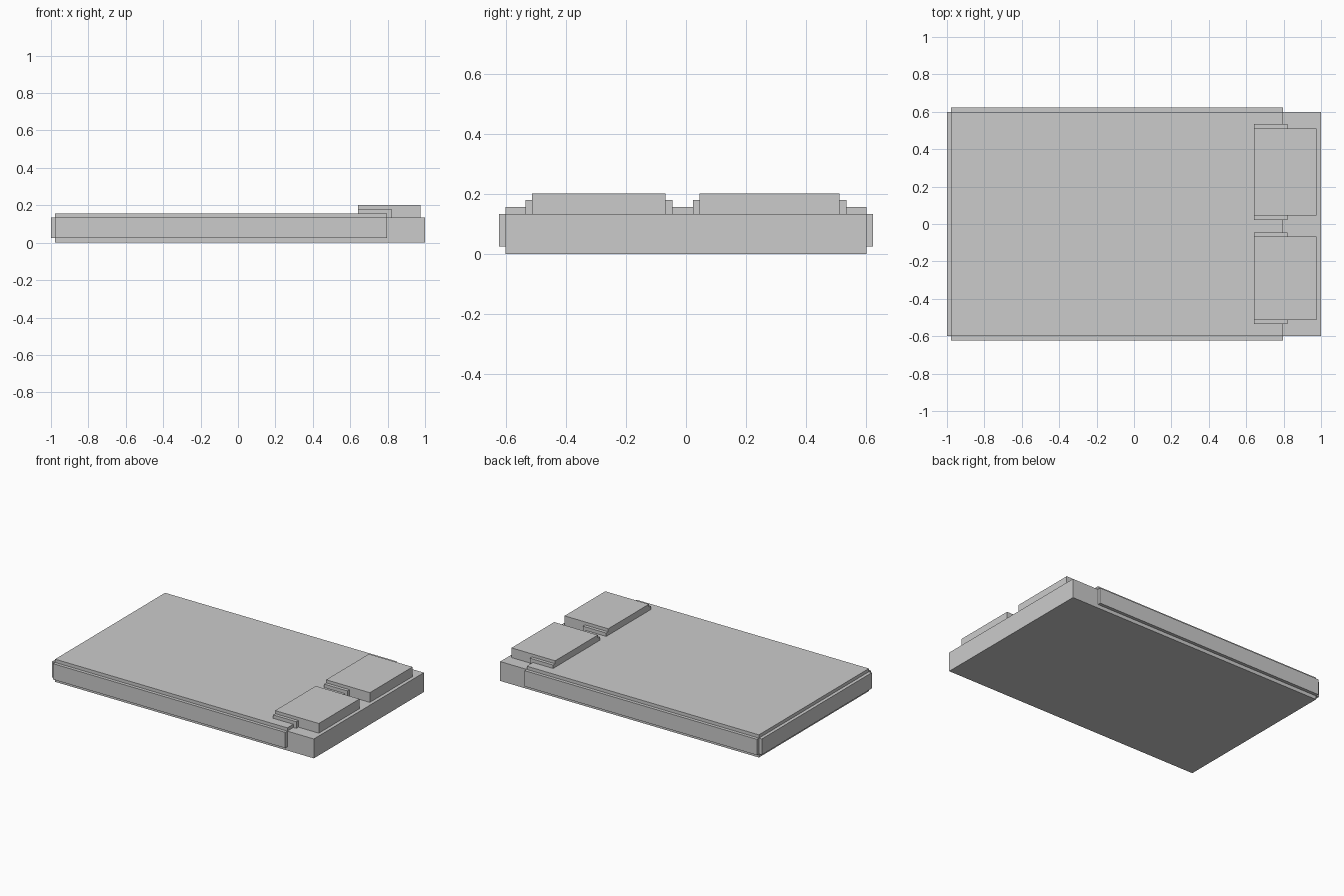
import bpy

if "Cube" in bpy.data.objects:
    bpy.data.objects.remove(bpy.data.objects["Cube"])


def box(name, x, y, z):
    """Axis-aligned box from (min, max) ranges."""
    v = [(a, b, c) for a in x for b in y for c in z]
    f = [(0, 1, 3, 2), (4, 6, 7, 5), (0, 4, 5, 1),
         (2, 3, 7, 6), (0, 2, 6, 4), (1, 5, 7, 3)]
    me = bpy.data.meshes.new(name)
    me.from_pydata(v, [], f)
    me.update()
    ob = bpy.data.objects.new(name, me)
    bpy.context.collection.objects.link(ob)
    return ob


T = 0.0225                 # blanket thickness
FOOT, HEAD = -1 + T, 1.0   # mattress ends
W, H = 0.6, 0.134          # mattress half width and height
EDGE = 0.797               # blanket end near the pillows

# Mattress
box("mattress", (FOOT, HEAD), (-W, W), (0, H))

# Blanket: top sheet, foot flap and two side flaps
box("blanket_top", (FOOT, EDGE), (-W, W), (H, H + T))
box("blanket_foot_flap", (-1, FOOT), (-W, W), (0.025, H))
for side, s in (("left", 1), ("right", -1)):
    y = sorted((s * W, s * (W + T)))
    box("blanket_flap_" + side, (FOOT, EDGE), y, (0.025, H))

# Pillows with the wider, lower fold around their inner half
for side, y0, y1 in (("left", 0.045, 0.511), ("right", -0.512, -0.068)):
    box("pillow_" + side, (0.642, 0.976), (y0, y1), (H, 0.201))
    box("pillow_fold_" + side, (0.642, 0.82), (y0 - T, y1 + T), (H, 0.18))
